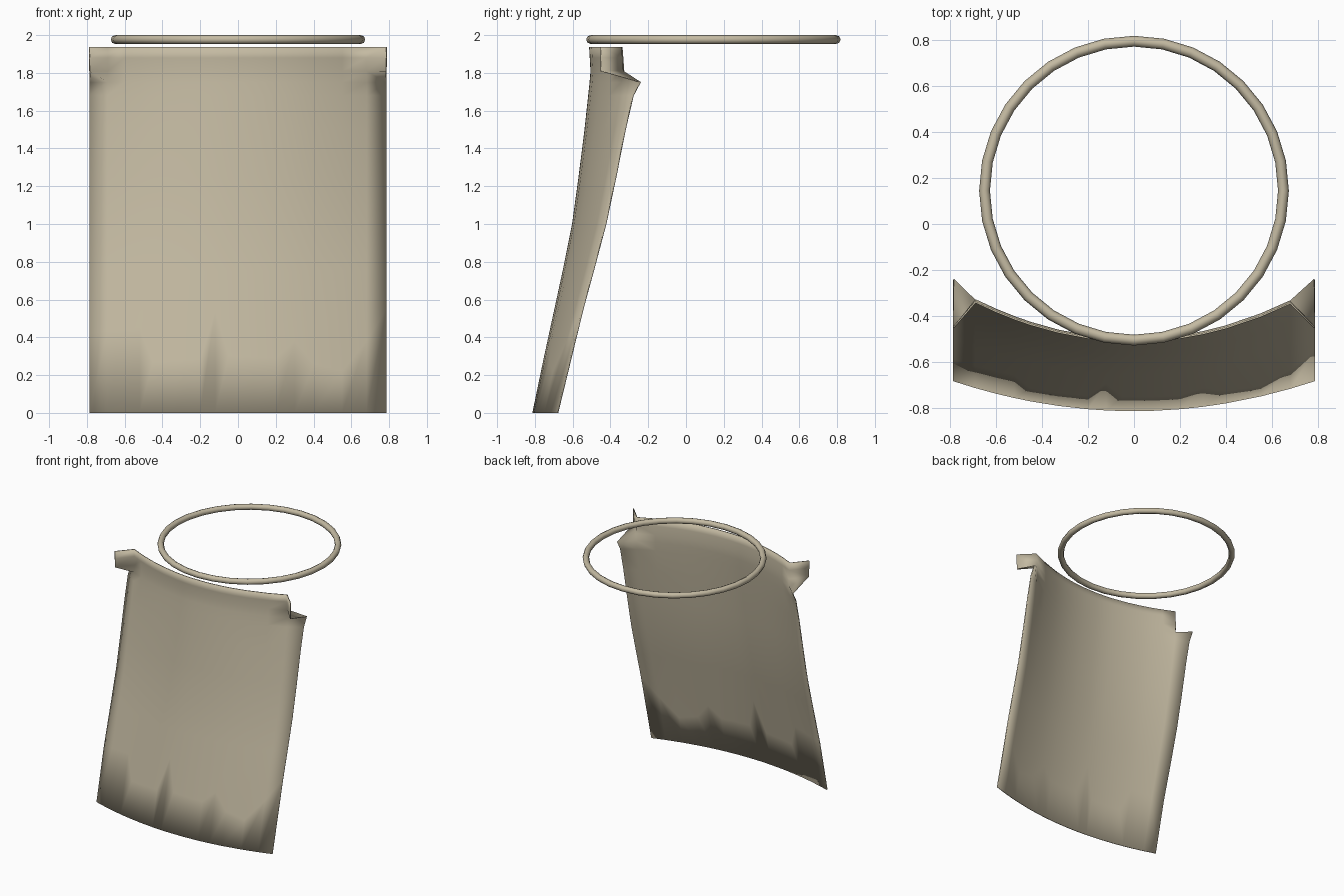
import bpy, bmesh, math

if "Cube" in bpy.data.objects:
    bpy.data.objects.remove(bpy.data.objects["Cube"])

cloth_mat = bpy.data.materials.new("warm_linen")
cloth_mat.diffuse_color = (0.55, 0.49, 0.36, 1)
cloth_mat.use_nodes = True
cloth_mat.node_tree.nodes["Principled BSDF"].inputs["Base Color"].default_value = cloth_mat.diffuse_color


def lerp(points, t):
    """Piecewise linear lookup in a list of (key, value)."""
    for (a, u), (b, v) in zip(points, points[1:]):
        if t <= b:
            return u + (v - u) * max(0, t - a) / (b - a)
    return points[-1][1]


# Height profiles: centre line of the cloth and how far its sides bow back
centre = [(0, -0.81), (0.2, -0.77), (0.6, -0.68), (1.0, -0.6), (1.4, -0.545),
          (1.8, -0.502), (1.94, -0.51)]
bow = [(0, 0.13), (0.4, 0.135), (1.0, 0.175), (1.4, 0.205), (1.68, 0.225), (1.94, 0.22)]
# Uneven tops of the hem folds across the width
folds = [(-0.79, 0.42), (-0.52, 0.45), (-0.45, 0.27), (-0.2, 0.28), (-0.12, 0.54),
         (-0.05, 0.3), (0.2, 0.29), (0.3, 0.38), (0.4, 0.26), (0.55, 0.22),
         (0.68, 0.38), (0.79, 0.56)]
cols = [-0.785, -0.69, -0.6, -0.52, -0.45, -0.33, -0.2, -0.12, -0.05, 0.08,
        0.2, 0.3, 0.4, 0.55, 0.68, 0.785]
rows = [0, None, 0.75, 1.0, 1.25, 1.5, 1.68, 1.75, 1.81, 1.88, 1.937]
# Side edge: flared point below a corner tab that folds forward
corner = {1.68: -0.28, 1.75: -0.242, 1.81: -0.45, 1.88: -0.45, 1.937: -0.45}

# Hanging cloth
bm = bmesh.new()
grid = []
for r in rows:
    line = []
    for x in cols:
        z = lerp(folds, x) if r is None else r
        y = lerp(centre, z) + lerp(bow, z) * (x / 0.785) ** 2
        if abs(x) > 0.75:
            y = corner.get(r, y)
        line.append(bm.verts.new((x, y, z)))
    grid.append(line)
for lo, hi in zip(grid, grid[1:]):
    for i in range(len(cols) - 1):
        bm.faces.new((lo[i], lo[i + 1], hi[i + 1], hi[i]))
for f in bm.faces:
    f.smooth = True
mesh = bpy.data.meshes.new("hanging_cloth")
bm.to_mesh(mesh)
bm.free()
cloth = bpy.data.objects.new("hanging_cloth", mesh)
bpy.context.collection.objects.link(cloth)
mesh.materials.append(cloth_mat)
thick = cloth.modifiers.new("thickness", 'SOLIDIFY')
thick.thickness = 0.008
thick.offset = 0

# Ring above the cloth
bpy.ops.mesh.primitive_torus_add(major_segments=32, minor_segments=8,
                                 major_radius=0.65, minor_radius=0.0235,
                                 location=(0, 0.145, 1.9765))
ring = bpy.context.object
ring.name = "hoop_ring"
ring.data.materials.append(cloth_mat)
bpy.ops.object.shade_smooth()
